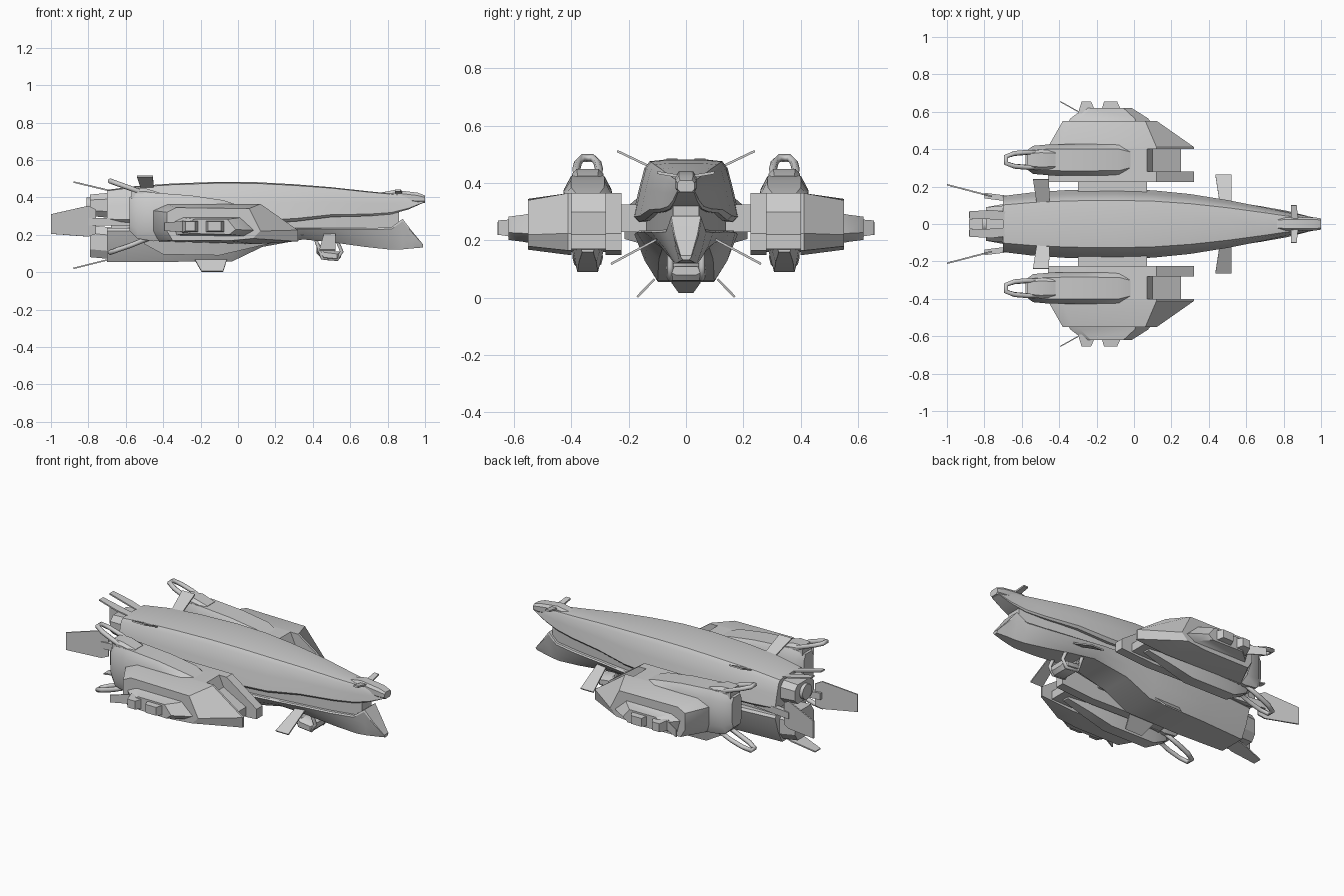
import bpy, bmesh, math
from mathutils import Vector

cube = bpy.data.objects.get("Cube")
if cube:
    bpy.data.objects.remove(cube)


def loft(name, rings, mirror=False, angle=32):
    """Skin a row of matching closed rings, cap both ends."""
    bm = bmesh.new()
    rows = [[bm.verts.new(p) for p in ring] for ring in rings]
    n = len(rows[0])
    for a, b in zip(rows, rows[1:]):
        for i in range(n):
            j = (i + 1) % n
            bm.faces.new((a[i], a[j], b[j], b[i]))
    bm.faces.new(rows[0])
    bm.faces.new(rows[-1])
    bmesh.ops.recalc_face_normals(bm, faces=bm.faces)
    mesh = bpy.data.meshes.new(name)
    bm.to_mesh(mesh)
    bm.free()
    ob = bpy.data.objects.new(name, mesh)
    bpy.context.collection.objects.link(ob)
    if mirror:
        mod = ob.modifiers.new("mirror", 'MIRROR')
        mod.use_axis = (False, True, False)
    bpy.ops.object.select_all(action='DESELECT')
    ob.select_set(True)
    bpy.context.view_layer.objects.active = ob
    bpy.ops.object.shade_smooth_by_angle(angle=math.radians(angle))
    return ob


def hull(name, half, stations, y=0, **kw):
    """Loft a symmetric section along x; station = x, half width, bottom, top."""
    section = half + [(-u, v) for u, v in reversed(half)]
    return loft(name, [[(x, y + u * w, lo + v * (hi - lo)) for u, v in section]
                       for x, w, lo, hi in stations], **kw)


def plate(name, points, thickness, mirror=False):
    """Thin flat panel through the given outline."""
    pts = [Vector(p) for p in points]
    normal = (pts[1] - pts[0]).cross(pts[2] - pts[1]).normalized() * thickness / 2
    return loft(name, [[p - normal for p in pts], [p + normal for p in pts]], mirror)


def slab(name, profile, y0, y1, mirror=False):
    """Side profile (x, z) extruded across y."""
    return loft(name, [[(x, y, z) for x, z in profile] for y in (y0, y1)], mirror)


def tube(name, path, radius, closed=False):
    curve = bpy.data.curves.new(name, 'CURVE')
    curve.dimensions = '3D'
    curve.bevel_depth = radius
    curve.bevel_resolution = 1
    curve.use_fill_caps = True
    spline = curve.splines.new('POLY')
    spline.points.add(len(path) - 1)
    for pt, co in zip(spline.points, path):
        pt.co = (*co, 1)
    spline.use_cyclic_u = closed
    ob = bpy.data.objects.new(name, curve)
    bpy.context.collection.objects.link(ob)


BOX = [(1, 0), (1, 1)]
CHAMFER = [(.7, 0), (1, .25), (1, .75), (.7, 1)]

# Upper hull: long tapering shell with a broad rounded back
hull("upper_hull", [(.9, 0), (1, .08), (.89, .5), (.78, .86), (.68, .97), (.35, 1)], [
    (-.7, .15, .27, .44), (-.55, .168, .265, .46), (-.35, .182, .265, .474),
    (-.1, .186, .265, .483), (.1, .18, .265, .481), (.3, .16, .27, .47),
    (.5, .128, .295, .454), (.7, .088, .3, .432), (.82, .062, .31, .42),
    (.91, .045, .335, .41), (.99, .03, .37, .4)])

# Lower hull: keel section that thins amidships and ends in a chin
hull("lower_hull", [(.55, 0), (.8, .4), (1, .92), (.94, 1)], [
    (-.7, .15, .055, .235), (-.4, .178, .055, .235), (-.03, .18, .058, .235),
    (.13, .172, .135, .235), (.35, .148, .175, .235), (.5, .122, .16, .235),
    (.68, .095, .135, .235), (.82, .07, .12, .24), (.88, .055, .122, .285),
    (.93, .042, .127, .22), (.99, .02, .132, .148)])

# Recessed core between the hulls
hull("hull_core", BOX, [(-.68, .125, .2, .31), (.2, .14, .2, .31),
                        (.6, .085, .2, .33), (.86, .045, .2, .33)])

# Nose head and its winglets
hull("nose_head", CHAMFER, [(.76, .03, .38, .425), (.84, .036, .375, .44),
                            (.96, .036, .365, .425), (1, .03, .37, .41)])
plate("nose_winglets", [(.84, 0, .42), (.88, 0, .42), (.87, .1, .437), (.84, .1, .437)],
      .01, True)

# Stern blocks and nozzle
hull("upper_stern_block", CHAMFER, [(-.79, .09, .3, .415), (-.68, .1, .29, .425)])
hull("lower_stern_block", CHAMFER, [(-.79, .09, .08, .25), (-.68, .11, .07, .24)])
bpy.ops.mesh.primitive_cylinder_add(vertices=24, radius=.045, depth=.06,
                                    location=(-.78, 0, .355), rotation=(0, math.pi / 2, 0))
nozzle = bpy.context.object
nozzle.name = "stern_nozzle"
bpy.ops.object.shade_smooth_by_angle()

# Stern vanes around the engine
plate("side_vanes", [(-1, .21, .205), (-.8, .158, .19), (-.76, .147, .205),
                     (-.76, .147, .335), (-.8, .158, .355), (-1, .21, .31)], .008, True)
loft("side_vane_arms", [[(x, y + dy, z) for dy, z in
                        ((-.015, .25), (.015, .25), (.015, .29), (-.015, .29))]
                       for x, y in ((-.8, .152), (-.55, .12))], True)
plate("upper_vanes", [(-.88, .03, .482), (-.88, .068, .482), (-.76, .075, .453),
                      (-.64, .06, .425), (-.64, .02, .425), (-.76, .025, .453)], .008, True)
plate("lower_vane", [(-.88, -.025, .02), (-.88, .025, .02), (-.74, .05, .055),
                     (-.64, .04, .08), (-.64, -.04, .08), (-.74, -.05, .055)], .008)

# Hull fins
plate("dorsal_fins", [(-.52, .11, .45), (-.45, .11, .45), (-.455, .24, .512),
                      (-.54, .24, .512)], .008, True)
plate("canard_fins", [(.46, .1, .205), (.52, .1, .205), (.52, .262, .118),
                      (.435, .262, .118)], .008, True)
plate("belly_fins", [(-.23, .11, .065), (-.06, .11, .065), (-.08, .17, .003),
                     (-.195, .17, .003)], .008, True)

# Frame and gun beneath the nose
for side in (-1, 1):
    tube("chin_frame", [(.41, side * .055, .19), (.45, side * .055, .075),
                        (.53, side * .055, .068), (.555, side * .055, .11),
                        (.52, side * .055, .19)], .011)
hull("chin_gun", CHAMFER, [(.42, .05, .1, .17), (.46, .07, .065, .12),
                           (.53, .07, .06, .11), (.55, .05, .08, .11)])

# Pylons joining the pods to the hull
slab("pod_pylons", [(-.3, .23), (.07, .23), (.07, .325), (-.3, .325)], .1, .26, True)

# Pods: inner rail, recessed middle and tapering outer shell
rail = [(-.42, .165), (.1, .15), (.32, .165), (.32, .225), (.12, .365),
        (-.38, .365), (-.46, .33), (-.46, .22)]
shell = [(-.35, .17), (-.05, .168), (.08, .18), (.12, .22), (.06, .34),
         (-.33, .345), (-.38, .32), (-.38, .22)]
slab("pod_inner_rails", rail, .225, .28, True)
slab("pod_middles", [(-.42, .16), (.25, .17), (.25, .22), (.1, .3), (.07, .365),
                     (-.38, .365), (-.46, .33), (-.46, .22)], .28, .4, True)
loft("pod_outer_shells", [[(x, y, z) for x, z in prof]
                          for prof, y in ((rail, .4), (rail, .412), (shell, .552))], True)

# Canister on each pod, with the keel below
hull("pod_canisters", [(.75, 0), (1, .2), (1, .82), (.7, 1)], [
    (-.58, .045, .22, .4), (-.54, .075, .18, .42), (-.45, .083, .165, .425),
    (-.25, .084, .2, .41), (-.08, .082, .25, .385), (-.02, .06, .28, .365)],
    y=.343, mirror=True)
hull("pod_keels", [(.55, 0), (1, 1)], [
    (-.5, .04, .15, .22), (-.4, .065, .095, .2), (-.1, .065, .09, .2),
    (.05, .055, .125, .2), (.2, .035, .16, .2)], y=.343, mirror=True)

# Tail loops above and below each pod
for side in (-1, 1):
    for name, base, tip in (("upper_tail_loop", .405, .488), ("lower_tail_loop", .185, .105)):
        half = [(-.47, .038, 0), (-.57, .04, .5), (-.64, .034, .8), (-.685, .018, 1)]
        path = half + [(x, -y, t) for x, y, t in reversed(half)]
        tube(name, [(x, side * .343 + y, base + t * (tip - base)) for x, y, t in path],
             .014, True)
hull("tail_loop_mounts", CHAMFER, [(-.57, .045, .38, .45), (-.5, .055, .38, .45),
                                   (-.42, .05, .39, .425)], y=.343, mirror=True)

# Outer gun fairings with stepped blocks and a vane
fairing = [(-.34, .2), (.04, .195), (.1, .225), (.02, .29), (-.3, .29), (-.36, .265)]
loft("outer_fairings", [[(-.15 + (x + .15) * s, y, .243 + (z - .243) * t)
                         for x, z in fairing]
                        for y, s, t in ((.53, 1, 1.15), (.565, .9, 1), (.62, .55, .85))], True)
for name, x0, x1 in (("rear_gun_blocks", -.3, -.2), ("front_gun_blocks", -.18, -.06)):
    loft(name, [[(x0 + d, y, z) for d, z in ((0, .21), (0, .275))] +
                [(x1 - d, y, z) for d, z in ((0, .275), (0, .21))]
                for y, d in ((.59, 0),)] +
         [[(x0 + .02, .655, .22), (x0 + .02, .655, .27),
           (x1 - .03, .655, .27), (x1 - .03, .655, .22)]], True)
plate("gun_vanes", [(-.395, .655, .22), (-.27, .585, .215), (-.27, .585, .275),
                    (-.395, .655, .265)], .006, True)
